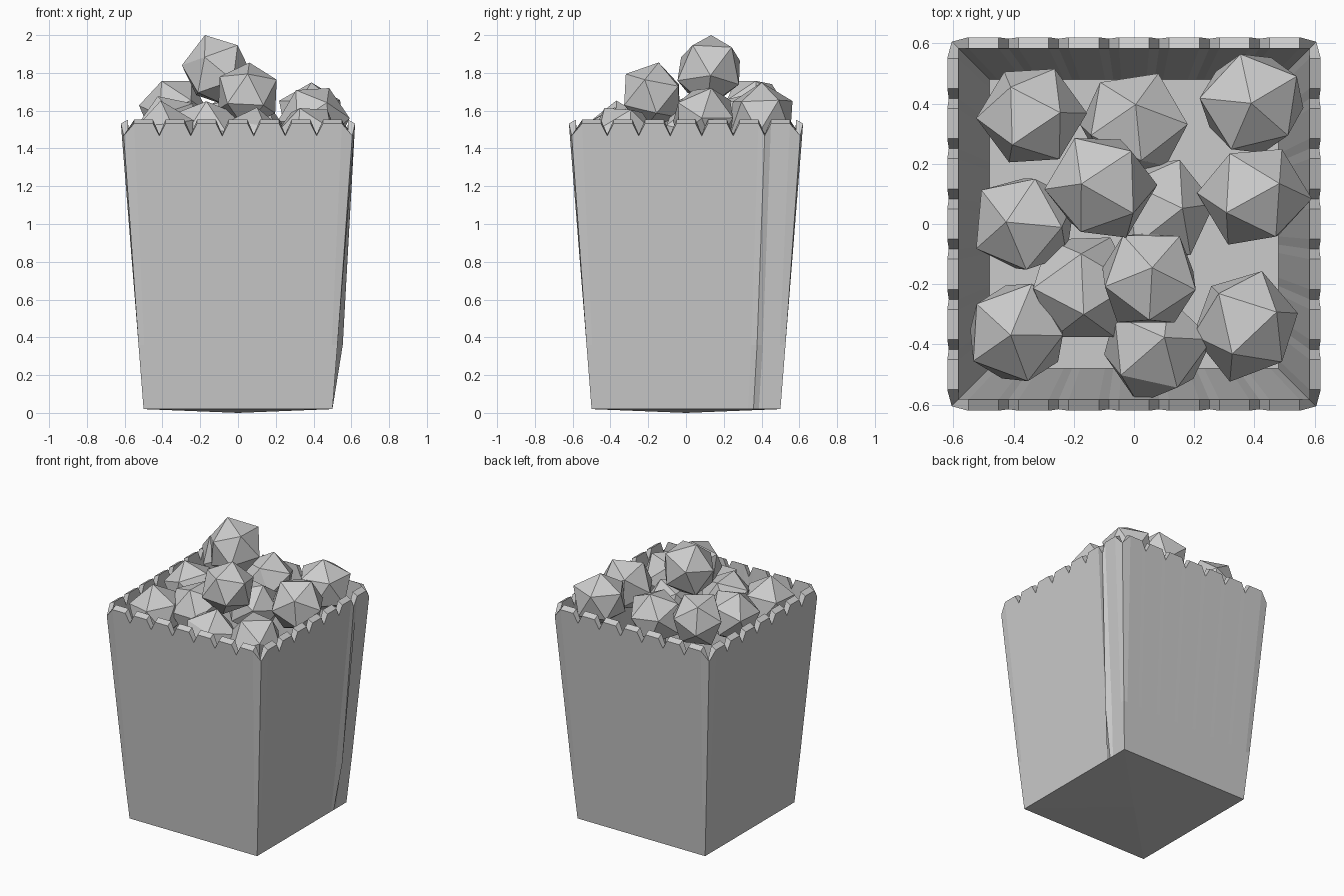
import bpy, bmesh, random
from mathutils import Vector, Euler

if "Cube" in bpy.data.objects:
    bpy.data.objects.remove(bpy.data.objects["Cube"])

random.seed(7)


def make_object(name, bm):
    bmesh.ops.recalc_face_normals(bm, faces=bm.faces)
    mesh = bpy.data.meshes.new(name)
    bm.to_mesh(mesh)
    bm.free()
    ob = bpy.data.objects.new(name, mesh)
    bpy.context.collection.objects.link(ob)
    return ob


# Rim profile of one side: (position along side, is it a raised point)
PITCH, LOW, HIGH = 1 / 6, 1.475, 1.54
side = [(-3.5 * PITCH, False)]
for i in range(7):
    c = (i - 3) * PITCH
    side += [(c - 0.05, True), (c + 0.05, True), (c + PITCH / 2, False)]
side.pop()  # the next side starts with the shared corner


def spin(u, r, k):
    """Point u along a wall at distance r, turned k quarter turns."""
    x, y = u, -r
    for _ in range(k):
        x, y = -y, x
    return x, y


# Tapered carton: outer wall, notched rim, inner wall and floors
bm = bmesh.new()
columns = []
for k in range(4):
    for j, (u, up) in enumerate(side):
        t = u / (3.5 * PITCH)
        top = HIGH if up else LOW
        corner = j == 0
        r_out = 0.605 if corner else (0.62 if up else 0.615)
        u_out = -r_out if corner else u
        mid_r = 0.5 + 0.115 * 0.36 / LOW * 0.95
        bulge = 0.028 if k == 1 and abs(u - 2.5 * PITCH) < 0.01 else 0
        pts = [(0.5 * t, 0.5, 0.02),
               (mid_r * t, mid_r + bulge, 0.36),
               (u_out, r_out, top - 0.008),
               (u, 0.583, top + (0.012 if up else 0)),
               (0.48 * t, 0.48, 0.04)]
        columns.append([bm.verts.new((*spin(a, r, k), z)) for a, r, z in pts])
base = bm.verts.new((0, 0, 0))
n = len(columns)
for i in range(n):
    a, b = columns[i], columns[(i + 1) % n]
    for j in range(4):
        bm.faces.new((a[j], b[j], b[j + 1], a[j + 1]))
    bm.faces.new((b[0], a[0], base))
bm.faces.new([c[4] for c in columns])
make_object("carton", bm)

# Popcorn pieces: x, y, z of each lump
pieces = [(-0.34, 0.36, 1.60), (0.0, 0.33, 1.53), (0.39, 0.40, 1.57),
          (0.40, 0.09, 1.55), (-0.11, 0.12, 1.82), (-0.36, 0.0, 1.50),
          (0.08, 0.05, 1.47), (-0.17, -0.21, 1.48), (0.05, -0.18, 1.68),
          (-0.39, -0.36, 1.46), (0.08, -0.42, 1.43), (0.37, -0.34, 1.45)]
for i, pos in enumerate(pieces):
    bm = bmesh.new()
    bmesh.ops.create_icosphere(bm, subdivisions=1, radius=0.19)
    turn = Euler([random.uniform(0, 6.28) for _ in range(3)]).to_matrix()
    for v in bm.verts:
        v.co = turn @ v.co * random.uniform(0.92, 1.06)
    # Centre each lump on its listed position
    mid = Vector([(max(v.co[a] for v in bm.verts) +
                   min(v.co[a] for v in bm.verts)) / 2 for a in range(3)])
    shift = Vector(pos) - mid
    if i == 4:  # topmost lump reaches the full height
        shift.z = 2.0 - max(v.co.z for v in bm.verts)
    bmesh.ops.translate(bm, verts=bm.verts, vec=shift)
    make_object(f"popcorn_{i + 1}", bm)
